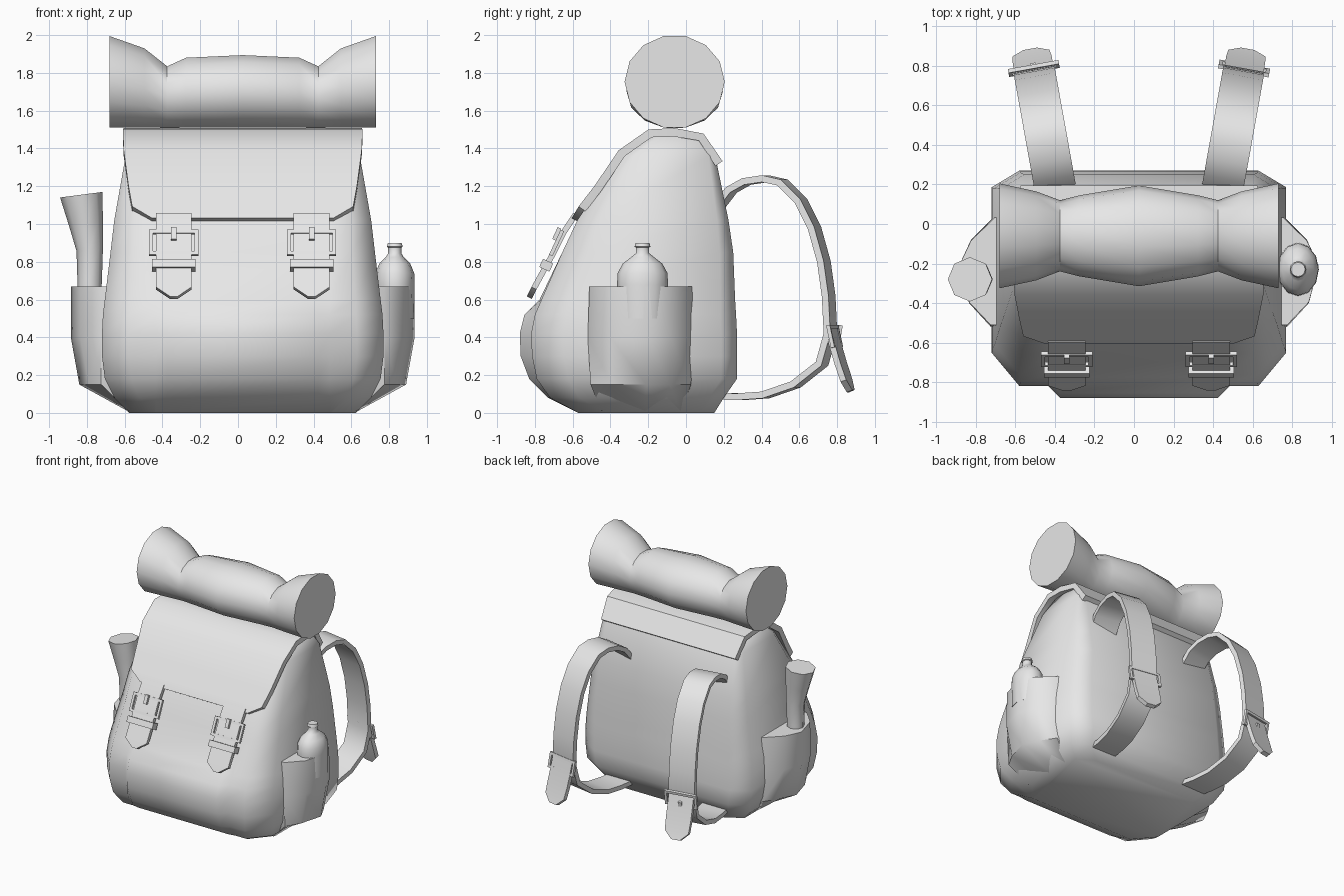
import bpy, bmesh, math
from mathutils import Vector, Matrix

if "Cube" in bpy.data.objects:
    bpy.data.objects.remove(bpy.data.objects["Cube"])

CENTRE = 0.025  # the pack sits slightly off the origin
canvas = bpy.data.materials.new("grey_canvas")
canvas.use_nodes = True
canvas.diffuse_color = (0.8, 0.8, 0.8, 1)
canvas.node_tree.nodes["Principled BSDF"].inputs["Base Color"].default_value = (0.8, 0.8, 0.8, 1)


def finish(name, bm, angle=45):
    bmesh.ops.recalc_face_normals(bm, faces=bm.faces)
    mesh = bpy.data.meshes.new(name)
    bm.to_mesh(mesh)
    bm.free()
    mesh.materials.append(canvas)
    obj = bpy.data.objects.new(name, mesh)
    obj.location.x = CENTRE
    bpy.context.collection.objects.link(obj)
    bpy.ops.object.select_all(action='DESELECT')
    obj.select_set(True)
    bpy.context.view_layer.objects.active = obj
    bpy.ops.object.shade_smooth_by_angle(angle=math.radians(angle))
    return obj


def loft(name, rings, angle=45):
    """Skin a list of closed rings and cap both ends."""
    bm = bmesh.new()
    loops = [[bm.verts.new(p) for p in ring] for ring in rings]
    n = len(loops[0])
    for a, b in zip(loops, loops[1:]):
        for i in range(n):
            j = (i + 1) % n
            bm.faces.new((a[i], a[j], b[j], b[i]))
    bm.faces.new(loops[0])
    bm.faces.new(loops[-1])
    return finish(name, bm, angle)


def ribbon(name, stations, across, thick):
    """Flat strap through (point, half width) stations."""
    pts = [Vector(p) for p, _ in stations]
    across = Vector(across).normalized()
    rings = []
    for i, (_, half) in enumerate(stations):
        tangent = pts[min(i + 1, len(pts) - 1)] - pts[max(i - 1, 0)]
        up = tangent.cross(across).normalized() * thick / 2
        w = across * half
        rings.append([pts[i] - w - up, pts[i] + w - up, pts[i] + w + up, pts[i] - w + up])
    return loft(name, rings, 40)


def buckle(name, centre, across, along, wide, tall, bar):
    """Rectangular frame with a central pin."""
    x = Vector(across).normalized()
    z = x.cross(Vector(along)).normalized()
    y = z.cross(x)
    frame = Matrix((x, y, z)).transposed().to_4x4()
    frame.translation = Vector(centre)
    bm = bmesh.new()
    parts = [((0, s * tall / 2, 0), (wide, bar, bar)) for s in (-1, 1)]
    parts += [((s * wide / 2, 0, 0), (bar, tall + bar, bar)) for s in (-1, 1)]
    parts.append(((0, tall * .35, bar), (bar * 1.4, tall * .55, bar)))
    for place, size in parts:
        bmesh.ops.create_cube(bm, size=1, matrix=frame @ Matrix.Translation(place) @ Matrix.Diagonal((*size, 1)))
    return finish(name, bm, 30)


def ellipse(n, centre, rx, ry):
    return [(centre[0] + rx * math.cos(math.tau * i / n),
             centre[1] + ry * math.sin(math.tau * i / n)) for i in range(n)]


# Main sack: height, half width, front y, back y, front bulge, corner size
sections = [(0, .60, -.57, .15, 0, .13), (.08, .68, -.72, .20, .01, .13),
            (.18, .73, -.79, .27, .04, .14), (.30, .745, -.815, .27, .06, .14),
            (.42, .745, -.82, .27, .06, .14), (.52, .74, -.80, .265, .055, .14),
            (.60, .73, -.765, .26, .01, .13), (.85, .70, -.655, .25, 0, .12),
            (1.02, .68, -.575, .225, 0, .10), (1.36, .62, -.35, .155, 0, .06),
            (1.47, .59, -.19, .07, 0, .04)]
rings = []
for z, hw, front, back, bulge, c in sections:
    half = [(.40, front - bulge), (.46, front), (hw - c, front), (hw, front + c * 1.2),
            (hw, back - c * .6), (hw - c, back)]
    rings.append([(x, y, z) for x, y in half] + [(-x, y, z) for x, y in reversed(half)])
loft("main_sack", rings, 60)

# Top flap folding over the front
flap = [(.175, 1.32, .60), (.08, 1.46, .615), (-.06, 1.485, .63), (-.19, 1.48, .635),
        (-.34, 1.375, .63), (-.465, 1.19, .605), (-.55, 1.08, .585), (-.585, 1.02, .48)]
ribbon("top_flap", [((0, y, z), w) for y, z, w in flap], (1, 0, 0), .045)

# Bedroll: x, y radius, z radius
roll_profile = [(-.705, .265, .248), (-.52, .225, .215), (-.40, .18, .167), (-.30, .205, .19),
                (0, .255, .197), (.30, .205, .19), (.40, .18, .167), (.52, .225, .215), (.705, .265, .248)]
loft("bedroll", [[(x, y, z) for y, z in ellipse(14, (-.06, 1.505 + rz), ry, rz)]
                 for x, ry, rz in roll_profile], 50)

for s, side in ((-1, "right"), (1, "left")):
    # Side pocket: height, outer reach, front to back scale
    rings = []
    for z, reach, scale in ((.01, .61, .75), (.15, .865, .95), (.40, .91, 1), (.67, .91, .97)):
        outline = [(.55, .28), (min(reach, .73), .27), (reach - .06, .15), (reach, .02),
                   (reach - .05, -.17), (min(reach, .75), -.29), (.55, -.29)]
        rings.append([(s * x, -.23 + y * scale, z) for x, y in outline])
    loft(side + "_side_pocket", rings, 50)

    # Front closing strap with pointed tip, buckle and keeper loop
    x = s * .365
    path = [(-.585, 1.05, .095), (-.645, .96, .095), (-.70, .85, .095), (-.75, .76, .095),
            (-.805, .66, .095), (-.83, .61, .02)]
    ribbon(side + "_front_strap", [((x, y, z), w) for y, z, w in path], (1, 0, 0), .03)
    buckle(side + "_front_buckle", (x, -.685, .90), (1, 0, 0), (0, .42, .9), .24, .125, .02)
    ribbon(side + "_strap_loop", [((x, -.73, .803), .115), ((x, -.75, .76), .115)], (1, 0, 0), .06)

    # Shoulder strap, drifting outwards as it leaves the back
    def strap_point(y, z):
        return (s * (.43 + .18 * (y - .22)), y, z)

    across = (1, -s * .18, 0)
    arc = [(.17, 1.09), (.24, 1.18), (.32, 1.225), (.42, 1.24), (.51, 1.22), (.61, 1.12),
           (.68, .98), (.73, .80), (.755, .62), (.765, .42), (.72, .26), (.58, .15),
           (.42, .095), (.28, .085), (.17, .09)]
    ribbon(side + "_shoulder_strap", [(strap_point(*p), .105) for p in arc], across, .036)
    tail = [(.765, .46, .10), (.785, .38, .10), (.82, .26, .10), (.85, .17, .095), (.872, .115, .035)]
    ribbon(side + "_strap_tail", [(strap_point(y, z), w) for y, z, w in tail], across, .032)
    buckle(side + "_shoulder_buckle", strap_point(.787, .405), across, (0, -s * .02 - .2, s * 1), .24, .10, .02)

# Rolled map in the right pocket: height, x, radius
tube = [(.45, -.815, .06), (.70, -.81, .065), (.86, -.81, .07), (1.0, -.83, .09), (1.155, -.855, .112)]
loft("rolled_map", [[(x, y, z + (x + .855) * .13) for x, y in ellipse(8, (cx, -.28), r, r)]
                    for z, cx, r in tube], 50)

# Water bottle in the left pocket: height, radius
bottle = [(.5, .13), (.68, .135), (.74, .132), (.79, .105), (.825, .06), (.845, .035),
          (.875, .035), (.88, .042), (.90, .036)]
loft("water_bottle", [[(x, y, z) for x, y in ellipse(12, (.805, -.23), r * (.78 if r > .05 else 1), r)]
                      for z, r in bottle], 50)
